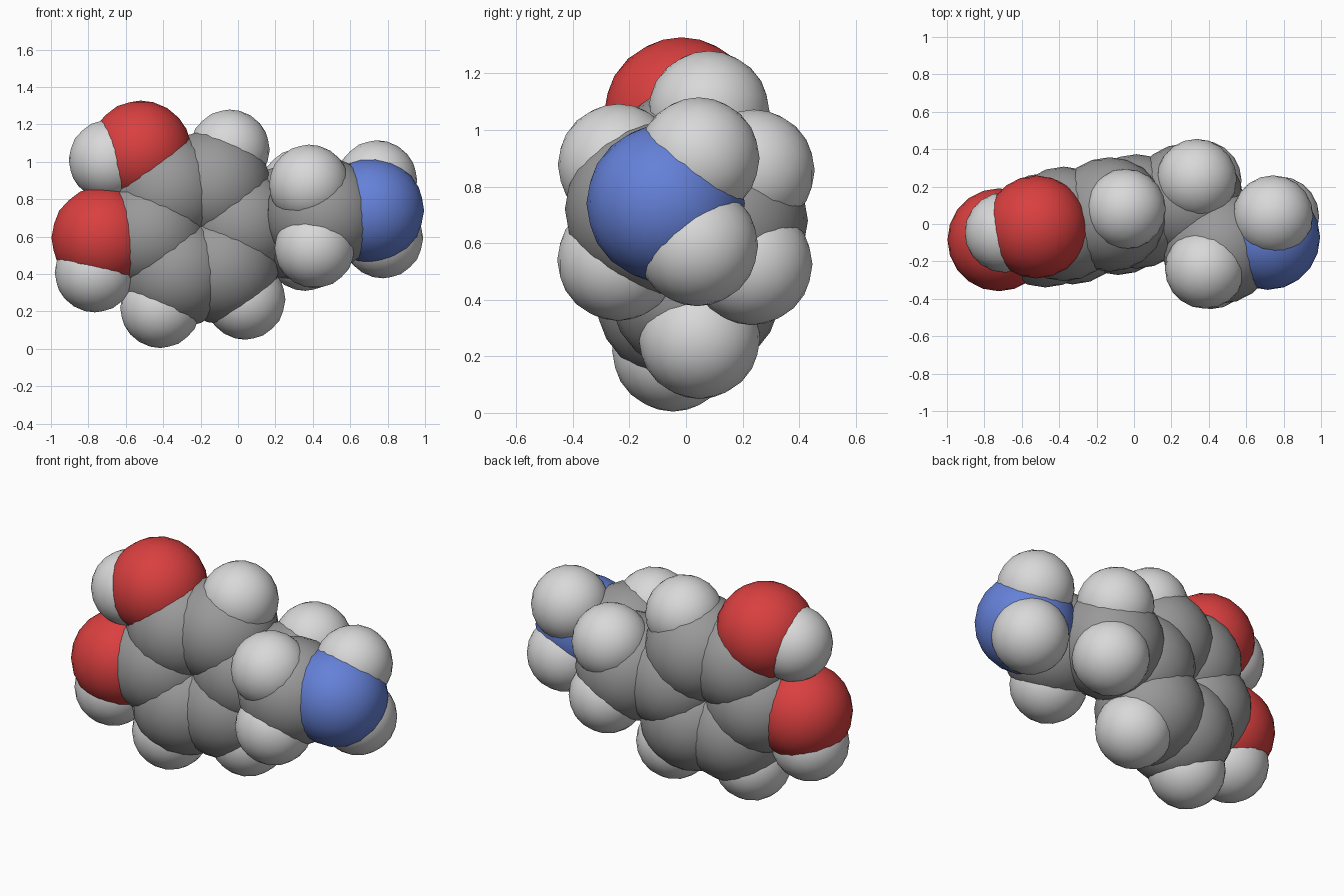
import bpy
from math import cos, sin, radians
from mathutils import Vector

default_cube = bpy.data.objects.get("Cube")
if default_cube:
    bpy.data.objects.remove(default_cube, do_unlink=True)


def make_material(name, colour):
    material = bpy.data.materials.new(name)
    material.use_nodes = True
    material.diffuse_color = (*colour, 1)
    shader = material.node_tree.nodes["Principled BSDF"]
    shader.inputs["Base Color"].default_value = (*colour, 1)
    return material


# Each element has a sphere radius and a colour
ELEMENTS = {
    "carbon": (.306, make_material("mid grey", (.32, .32, .32))),
    "hydrogen": (.215, make_material("light grey", (.69, .69, .69))),
    "oxygen": (.275, make_material("red", (.70, .05, .05))),
    "nitrogen": (.28, make_material("blue", (.13, .22, .69))),
}


def add_atom(element, label, position):
    radius, material = ELEMENTS[element]
    bpy.ops.mesh.primitive_ico_sphere_add(subdivisions=3, radius=radius, location=position)
    atom = bpy.context.object
    atom.name = f"{label}_{element}"
    atom.data.materials.append(material)
    bpy.ops.object.shade_smooth()


# Six-sided ring, lying in a slightly turned upright plane
ring_centre = Vector((-.23, .017, .642))
across = Vector((1, .2, 0)).normalized()
upward = Vector((-.01, .06, 1)).normalized()


def ring_point(corner, distance):
    angle = radians(60 * corner + 5.5)
    return ring_centre + distance * (cos(angle) * across + sin(angle) * upward)


for corner in range(6):
    add_atom("carbon", f"ring_{corner}", ring_point(corner, .25))

# Atoms attached to the outside of the ring
for corner in (1, 4, 5):
    add_atom("hydrogen", f"ring_{corner}", ring_point(corner, .465))
for corner in (2, 3):
    add_atom("oxygen", f"ring_{corner}", ring_point(corner, .505))
add_atom("hydrogen", "upper_hydroxyl", (-.69, -.045, 1.01))
add_atom("hydrogen", "lower_hydroxyl", (-.765, -.095, .41))

# Two-carbon side chain, each carbon with an upper and a lower hydrogen
add_atom("carbon", "chain_back", (.28, .125, .68))
add_atom("hydrogen", "chain_back_upper", (.335, .24, .857))
add_atom("hydrogen", "chain_back_lower", (.36, .232, .525))
add_atom("carbon", "chain_front", (.455, -.122, .72))
add_atom("hydrogen", "chain_front_upper", (.38, -.238, .877))
add_atom("hydrogen", "chain_front_lower", (.41, -.24, .54))

# End group
add_atom("nitrogen", "end", (.715, -.072, .74))
add_atom("hydrogen", "end_upper", (.743, .045, .9))
add_atom("hydrogen", "end_lower", (.775, .04, .592))
